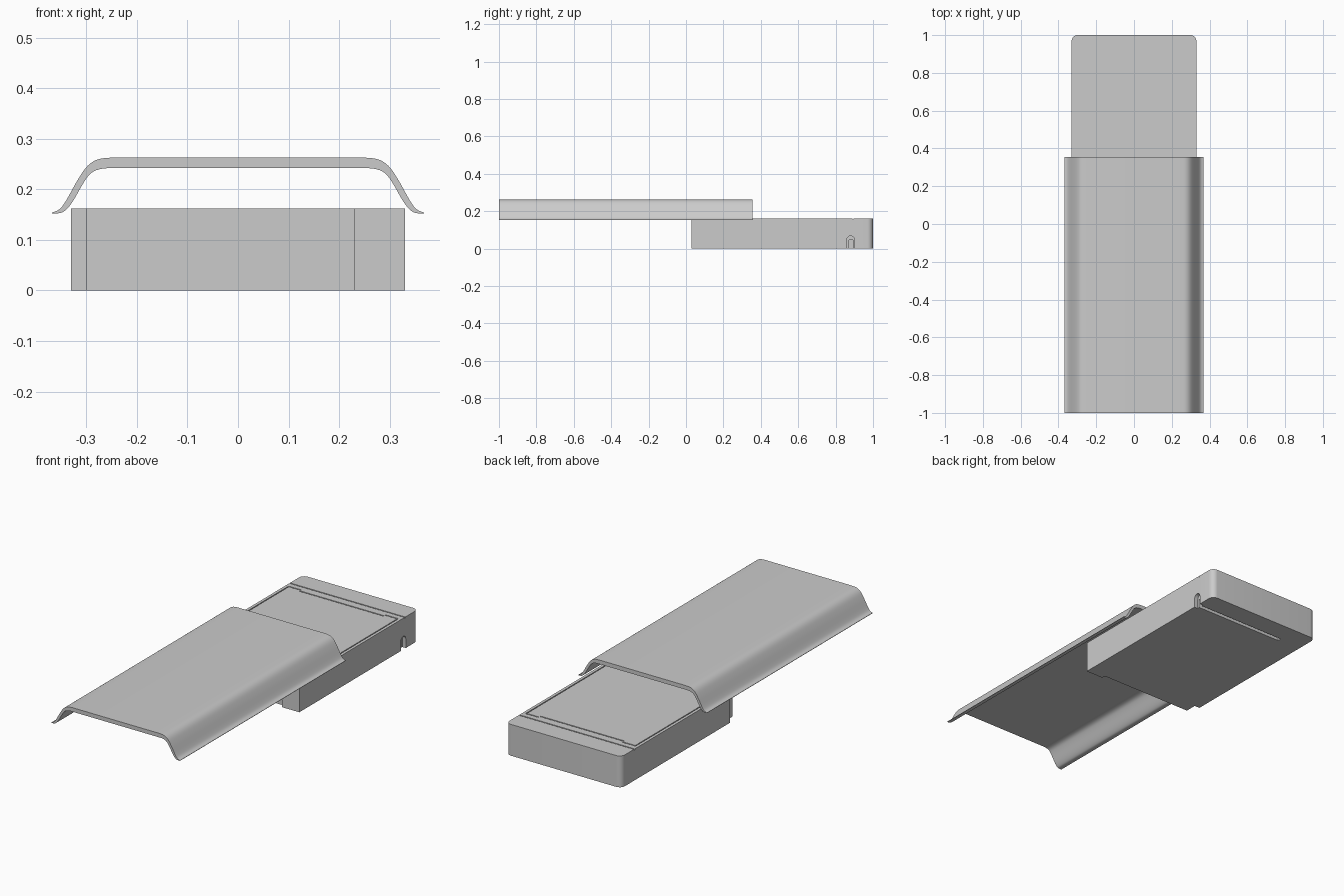
import bpy, bmesh, math
from mathutils import Vector

if "Cube" in bpy.data.objects:
    bpy.data.objects.remove(bpy.data.objects["Cube"])


def prism(name, outline, vec, place):
    """Closed outline of 2D points, placed in 3D and extruded along vec."""
    bm = bmesh.new()
    face = bm.faces.new([bm.verts.new(place(a, b)) for a, b in outline])
    ext = bmesh.ops.extrude_face_region(bm, geom=[face])
    bmesh.ops.translate(bm, vec=Vector(vec),
                        verts=[g for g in ext["geom"] if isinstance(g, bmesh.types.BMVert)])
    bmesh.ops.recalc_face_normals(bm, faces=bm.faces)
    mesh = bpy.data.meshes.new(name)
    bm.to_mesh(mesh)
    bm.free()
    obj = bpy.data.objects.new(name, mesh)
    bpy.context.collection.objects.link(obj)
    return obj


def arc(cx, cy, r, a0, a1, n=8):
    steps = [math.radians(a0 + (a1 - a0) * i / n) for i in range(n + 1)]
    return [(cx + r * math.cos(t), cy + r * math.sin(t)) for t in steps]


def smooth_path(pts, n=5):
    """Catmull-Rom curve through the points."""
    p = [Vector(q) for q in [pts[0]] + pts + [pts[-1]]]
    out = []
    for a, b, c, d in zip(p, p[1:], p[2:], p[3:]):
        for i in range(n):
            t = i / n
            out.append(tuple(0.5 * (2 * b + (c - a) * t + (2 * a - 5 * b + 4 * c - d) * t * t
                                    + (3 * b - a - 3 * c + d) * t ** 3)))
    return out + [pts[-1]]


def shade(obj):
    bpy.ops.object.select_all(action="DESELECT")
    bpy.context.view_layer.objects.active = obj
    obj.select_set(True)
    bpy.ops.object.shade_smooth_by_angle(angle=math.radians(30))


def box(name, x0, x1, y0, y1, z0, z1):
    return prism(name, [(x0, y0), (x1, y0), (x1, y1), (x0, y1)], (0, 0, z1 - z0),
                 lambda a, b: (a, b, z0))


def cut(obj, cutter):
    cutter.hide_render = True
    mod = obj.modifiers.new("cut", "BOOLEAN")
    mod.operation, mod.solver, mod.object = "DIFFERENCE", "EXACT", cutter
    bpy.context.view_layer.objects.active = obj
    bpy.ops.object.modifier_apply(modifier=mod.name)
    bpy.data.objects.remove(cutter)


# Sliding cover: constant wall across the top, flared lips at the sides
outer = smooth_path([(0.245, 0.263), (0.275, 0.26), (0.297, 0.247), (0.317, 0.219),
                     (0.34, 0.178), (0.353, 0.161), (0.368, 0.154)])
inner = smooth_path([(0.368, 0.152), (0.354, 0.153), (0.342, 0.158), (0.327, 0.176),
                     (0.303, 0.217), (0.288, 0.234), (0.268, 0.241), (0.245, 0.242)])
half = outer + inner
profile = half + [(-x, z) for x, z in reversed(half)]
cover = prism("sliding_cover", profile, (0, 1.355, 0), lambda a, b: (a, -1.0, b))
shade(cover)

# Base body: rounded back corners, stepped front end
outline = ([(-0.33, 0.11), (-0.30, 0.11), (-0.30, 0.05), (0.23, 0.05), (0.23, 0.03), (0.33, 0.03)]
           + arc(0.30, 0.97, 0.03, 0, 90) + arc(-0.30, 0.97, 0.03, 90, 180))
base = prism("base_body", outline, (0, 0, 0.162), lambda a, b: (a, b, 0))

# Arched notch in the right side and the slot underneath
arch = [(0.86, -0.01), (0.90, -0.01)] + arc(0.88, 0.048, 0.02, 0, 180)
cut(base, prism("notch_cutter", arch, (0.06, 0, 0), lambda a, b: (0.31, a, b)))
cut(base, box("slot_cutter", -0.20, 0.32, 0.872, 0.892, -0.01, 0.045))

# Seams in the top: back strip, short hinge line, panel edges
for i, (x0, x1, y0, y1) in enumerate([
        (-0.34, 0.34, 0.890, 0.896), (-0.24, 0.24, 0.845, 0.851),
        (-0.315, -0.310, 0.15, 0.86), (0.310, 0.315, 0.15, 0.86),
        (-0.3125, -0.24, 0.857, 0.863), (0.24, 0.3125, 0.857, 0.863)]):
    cut(base, box("seam_cutter_%d" % i, x0, x1, y0, y1, 0.157, 0.18))
shade(base)
